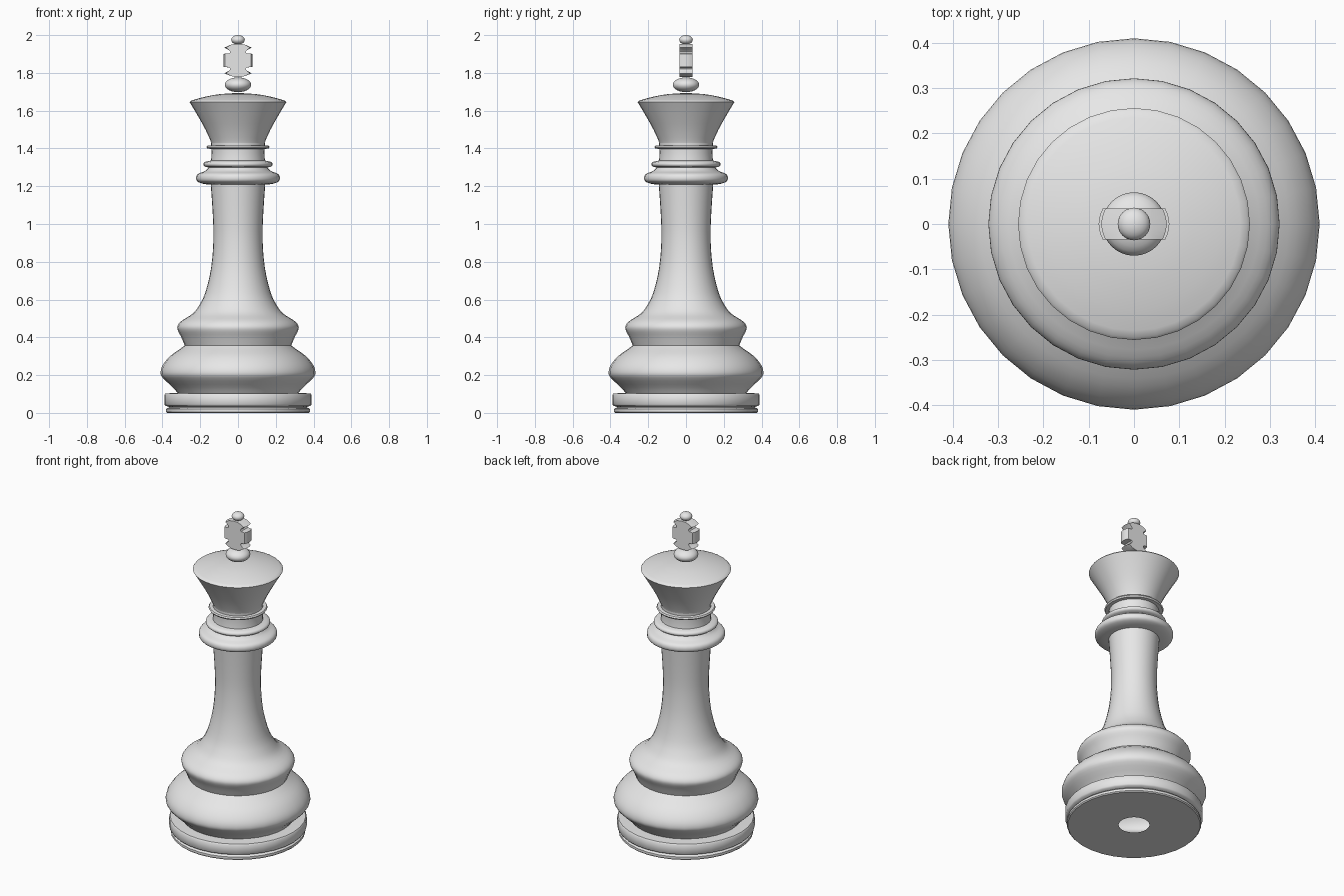
import bpy, bmesh, math
from mathutils import Vector

if "Cube" in bpy.data.objects:
    bpy.data.objects.remove(bpy.data.objects["Cube"], do_unlink=True)

SIDES = 32

grey = bpy.data.materials.new("plain_grey")
grey.use_nodes = True
grey.diffuse_color = (0.8, 0.8, 0.8, 1)
grey.node_tree.nodes["Principled BSDF"].inputs["Base Color"].default_value = (0.8, 0.8, 0.8, 1)


def finish(name, bm, angle=40):
    mesh = bpy.data.meshes.new(name)
    bm.to_mesh(mesh)
    bm.free()
    mesh.materials.append(grey)
    obj = bpy.data.objects.new(name, mesh)
    bpy.context.collection.objects.link(obj)
    bpy.ops.object.select_all(action='DESELECT')
    obj.select_set(True)
    bpy.context.view_layer.objects.active = obj
    bpy.ops.object.shade_smooth_by_angle(angle=math.radians(angle))
    return obj


def curve_through(points, steps=3):
    """Smooth curve through (radius, height) points."""
    pts = [Vector(p) for p in points]
    ends = [pts[0]] + pts + [pts[-1]]
    out = []
    for a, b, c, d in zip(ends, ends[1:], ends[2:], ends[3:]):
        for s in range(steps):
            t = s / steps
            out.append(b + (c - a) * t / 2
                       + (a * 2 - b * 5 + c * 4 - d) * t * t / 2
                       + (b * 3 - a - c * 3 + d) * t ** 3 / 2)
    return out + [pts[-1]]


def lathe(name, profile, angle=40):
    """Turn a bottom-to-top (radius, height) profile around the z axis."""
    bm = bmesh.new()
    rings = []
    for r, z in profile:
        rings.append([bm.verts.new((r * math.cos(math.tau * i / SIDES),
                                    r * math.sin(math.tau * i / SIDES), z))
                      for i in range(SIDES)])
    for low, high in zip(rings, rings[1:]):
        for i in range(SIDES):
            j = (i + 1) % SIDES
            bm.faces.new((low[i], low[j], high[j], high[i]))
    bmesh.ops.remove_doubles(bm, verts=bm.verts, dist=0.0001)
    return finish(name, bm, angle)


def bead(name, radius, half_height, z, steps=12):
    """Flattened ball on the axis."""
    turns = [math.pi * (k / steps - 0.5) for k in range(steps + 1)]
    return lathe(name, [(radius * math.cos(t), z + half_height * math.sin(t)) for t in turns])


# Foot: thin disc with an open hole below, a groove, then the thicker rim
lathe("foot", [(0.087, 0), (0.375, 0), (0.381, 0.006), (0.381, 0.02), (0.375, 0.026),
               (0.365, 0.028), (0.365, 0.032), (0.384, 0.037), (0.39, 0.045),
               (0.39, 0.095), (0.384, 0.103), (0.32, 0.106)])

# Body: wide bulge, waist, upper bulge and long flared stem
lower = curve_through([(0.32, 0.105), (0.345, 0.135), (0.398, 0.185), (0.41, 0.215),
                       (0.397, 0.255), (0.36, 0.3), (0.305, 0.34), (0.282, 0.357)])
upper = curve_through([(0.282, 0.357), (0.3, 0.4), (0.32, 0.44), (0.318, 0.465),
                       (0.295, 0.49), (0.24, 0.525), (0.205, 0.57), (0.172, 0.64),
                       (0.142, 0.77), (0.13, 0.92), (0.134, 1.06), (0.145, 1.22)])
lathe("body", lower + upper[1:], 60)

# Collar, its upper ring, the neck and the thin neck ring
lathe("collar", curve_through([(0.13, 1.207), (0.18, 1.212), (0.215, 1.225), (0.222, 1.245),
                               (0.212, 1.265), (0.175, 1.28), (0.155, 1.3)]), 60)
lathe("collar_ring", curve_through([(0.13, 1.295), (0.172, 1.303), (0.183, 1.315),
                                    (0.176, 1.328), (0.148, 1.335), (0.13, 1.337)], 2))
lathe("neck", [(0.15, 1.28), (0.142, 1.34), (0.14, 1.38), (0.143, 1.43)])
lathe("neck_ring", [(0.13, 1.397), (0.162, 1.399), (0.167, 1.407), (0.162, 1.415), (0.13, 1.417)])

# Crown: flared cup with a low domed top
cup = curve_through([(0.138, 1.415), (0.145, 1.44), (0.175, 1.505), (0.22, 1.585), (0.256, 1.645)])
dome = curve_through([(0.25, 1.652), (0.19, 1.67), (0.1, 1.687), (0, 1.694)])
lathe("crown", cup + dome)

# Beads below and above the cross
bead("lower_bead", 0.07, 0.039, 1.737)
bead("top_bead", 0.036, 0.025, 1.975)


def build_cross(center=1.866, half_depth=0.034, arm=0.078, layers=6):
    """Flared cross: mirrored quarter outline, arm ends bowed across the depth."""
    quarter = [(arm, 0.035), (0.045, 0.037), (0.04, 0.045), (0.046, 0.053),
               (0.072, 0.068), (0.04, 0.082), (0.015, 0.088)]
    half = quarter + [(-x, z) for x, z in reversed(quarter)]
    outline = half + [(-x, -z) for x, z in half]
    bm = bmesh.new()
    rows = []
    for k in range(layers + 1):
        t = 2 * k / layers - 1
        row = []
        for x, z in outline:
            if abs(x) > 0.06:
                x -= math.copysign(0.009 * t * t, x)
            row.append(bm.verts.new((x, t * half_depth, center + z)))
        rows.append(row)
    count = len(outline)
    for near, far in zip(rows, rows[1:]):
        for i in range(count):
            j = (i + 1) % count
            bm.faces.new((near[i], near[j], far[j], far[i]))
    bm.faces.new(rows[0])
    bm.faces.new(rows[-1])
    bmesh.ops.recalc_face_normals(bm, faces=bm.faces)
    finish("cross", bm, 30)


build_cross()
